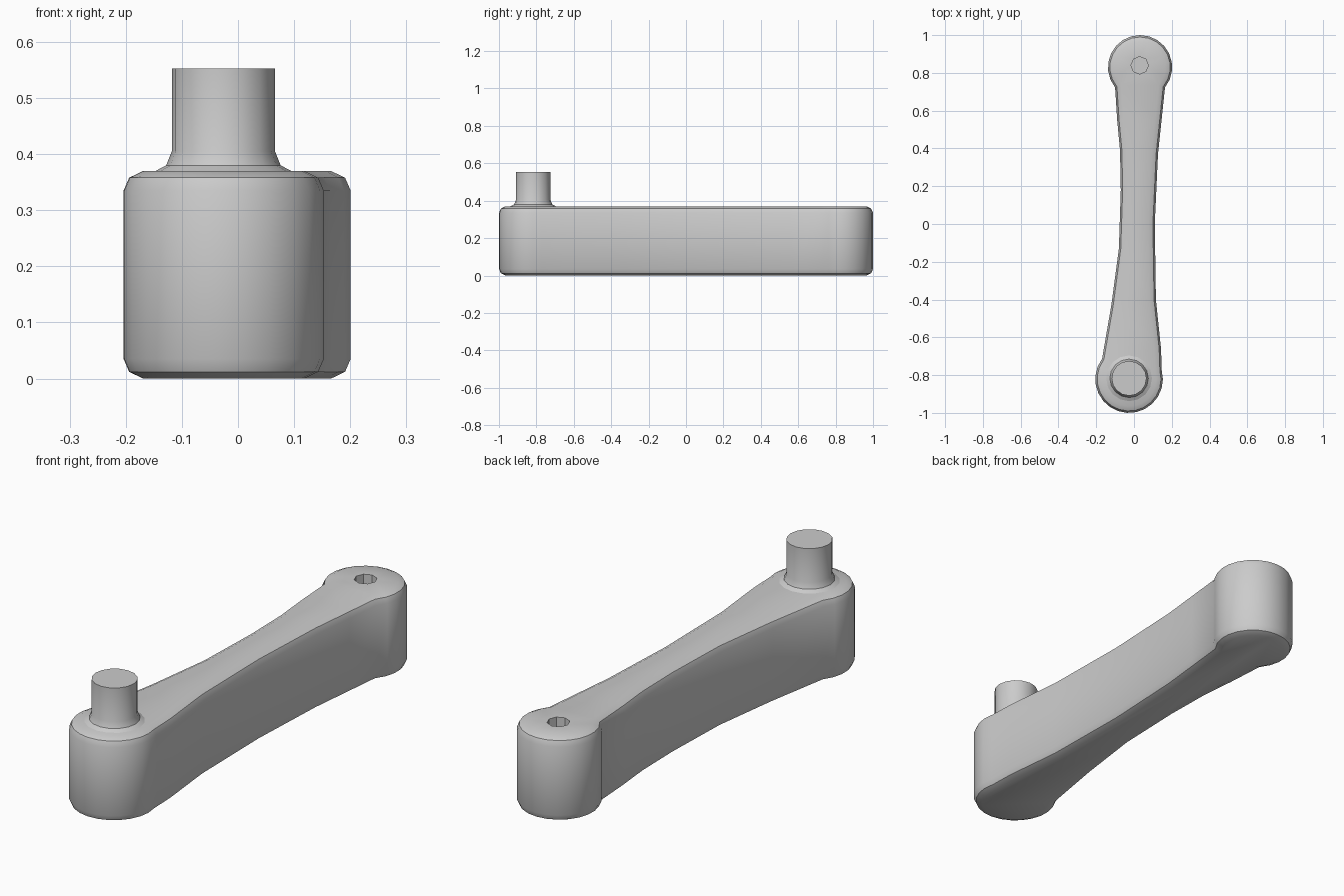
import bpy, bmesh
from math import cos, sin, radians
from mathutils import Vector

cube = bpy.data.objects.get("Cube")
if cube:
    bpy.data.objects.remove(cube, do_unlink=True)

grey = bpy.data.materials.new("plain grey")
grey.use_nodes = True
colour = (0.6, 0.6, 0.6, 1)
grey.diffuse_color = colour
grey.node_tree.nodes["Principled BSDF"].inputs["Base Color"].default_value = colour


def arc(cx, cy, r, start, end, steps):
    """Points along an arc, counter-clockwise."""
    angles = [radians(start + (end - start) * i / steps) for i in range(steps + 1)]
    return [Vector((cx + r * cos(a), cy + r * sin(a))) for a in angles]


def inset(points, distance):
    """Shrink a counter-clockwise outline by a distance."""
    result = []
    for i, p in enumerate(points):
        a = (p - points[i - 1]).normalized()
        b = (points[(i + 1) % len(points)] - p).normalized()
        na, nb = Vector((-a.y, a.x)), Vector((-b.y, b.x))
        result.append(p + (na + nb) * distance / (1 + na.dot(nb)))
    return result


def ring(bm, points, z):
    return [bm.verts.new((p.x, p.y, z)) for p in points]


def bridge(bm, lower, upper):
    n = len(lower)
    for i in range(n):
        j = (i + 1) % n
        bm.faces.new((lower[i], lower[j], upper[j], upper[i]))


def finish(bm, name):
    bmesh.ops.recalc_face_normals(bm, faces=bm.faces)
    mesh = bpy.data.meshes.new(name)
    bm.to_mesh(mesh)
    bm.free()
    mesh.materials.append(grey)
    obj = bpy.data.objects.new(name, mesh)
    bpy.context.collection.objects.link(obj)
    bpy.ops.object.select_all(action="DESELECT")
    obj.select_set(True)
    bpy.context.view_layer.objects.active = obj
    bpy.ops.object.shade_smooth_by_angle(angle=radians(30))


# Crank arm: two round ends joined by a waisted bar, with softened rims
HEIGHT = 0.37
left_side = [(-0.089, 0.55), (-0.074, 0.39), (-0.07, 0.18), (-0.08, -0.13), (-0.12, -0.43)]
right_side = [(0.143, -0.66), (0.116, -0.4), (0.11, 0), (0.127, 0.37), (0.147, 0.56)]
outline = (arc(0.032, 0.83, 0.17, -39, 219, 16)
           + [Vector(p) for p in left_side]
           + arc(-0.026, -0.821, 0.179, 143, 375, 15)
           + [Vector(p) for p in right_side])
rim = [(0.035, 0), (0.01, 0.012), (0, 0.035)]
levels = rim + [(d, HEIGHT - z) for d, z in reversed(rim)]

bm = bmesh.new()
rings = [ring(bm, inset(outline, d), z) for d, z in levels]
for lower, upper in zip(rings, rings[1:]):
    bridge(bm, lower, upper)
bm.faces.new(rings[0])

# Blind socket sunk into the back end
circle = arc(0.03, 0.84, 0.046, 0, 315, 7)
mouth = ring(bm, circle, HEIGHT)
floor = ring(bm, circle, HEIGHT - 0.15)
bridge(bm, floor, mouth)
bm.faces.new(floor)

# Top face around the socket
bm.edges.ensure_lookup_table()
edges = []
for loop in (rings[-1], mouth):
    for i, v in enumerate(loop):
        edges.append(bm.edges.get((loop[i - 1], v)))
bmesh.ops.triangle_fill(bm, edges=edges, use_beauty=True, normal=(0, 0, 1))
finish(bm, "crank_arm")

# Handle peg with a flared foot on the front end
bm = bmesh.new()
profile = [(0.125, HEIGHT - 0.002), (0.102, 0.38), (0.092, 0.405), (0.092, 0.553)]
rings = [ring(bm, arc(-0.026, -0.817, r, 0, 337.5, 15), z) for r, z in profile]
for lower, upper in zip(rings, rings[1:]):
    bridge(bm, lower, upper)
bm.faces.new(rings[0])
bm.faces.new(rings[-1])
finish(bm, "handle_peg")
